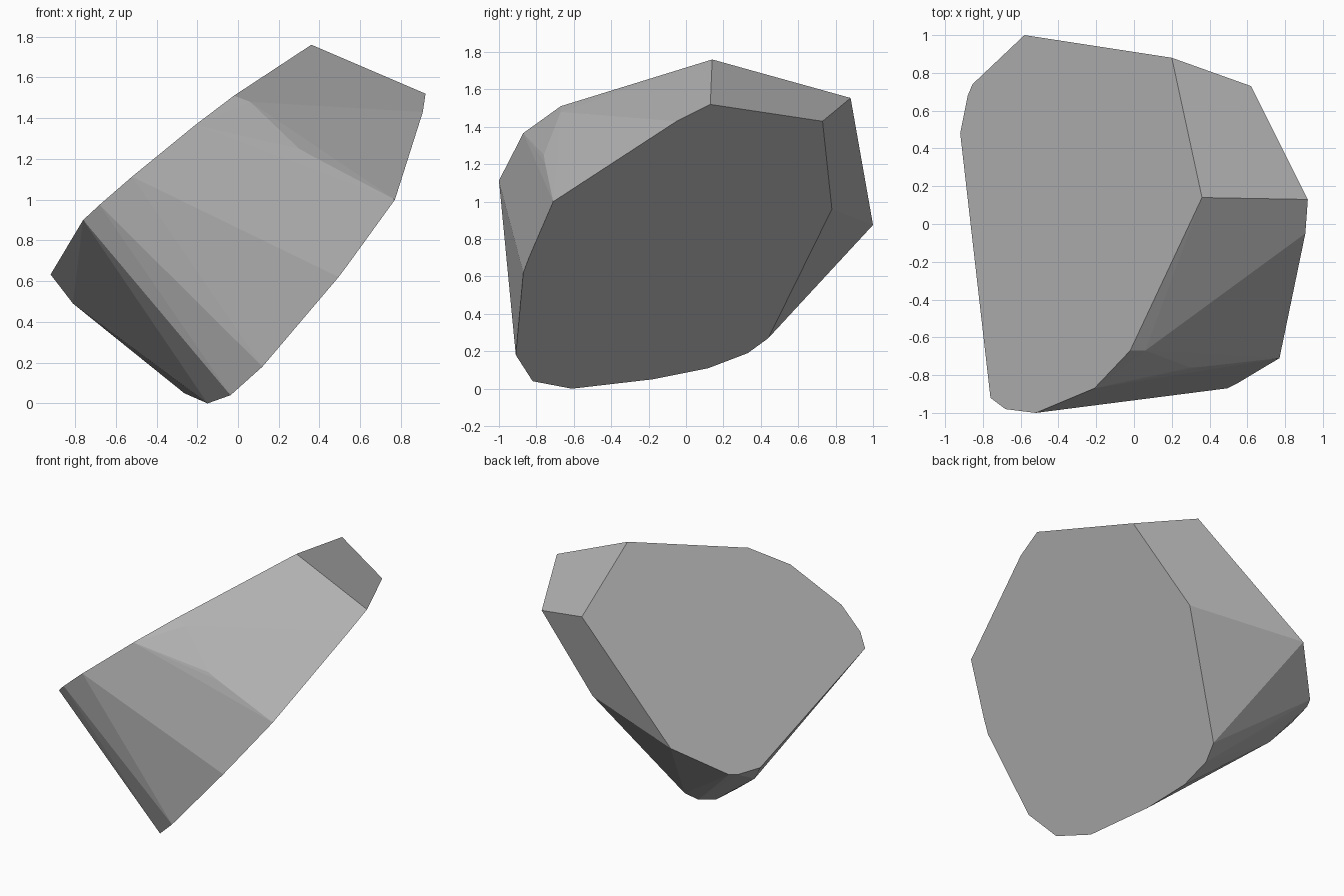
import bpy, bmesh, math

if "Cube" in bpy.data.objects:
    bpy.data.objects.remove(bpy.data.objects["Cube"])

# Upper flat face of the slab: outline in (x, y), lying on one plane
upper = [(-0.58, 1.0), (0.20, 0.88), (0.36, 0.14), (-0.02, -0.67), (-0.21, -0.87),
         (-0.52, -1.0), (-0.68, -0.98), (-0.76, -0.92), (-0.92, 0.48),
         (-0.88, 0.68), (-0.855, 0.74)]
points = [(x, y, 0.856 * x - 0.093 * y + 1.465) for x, y in upper]

# Lower flat face of the slab: outline in (y, z), lying on a second plane
lower = [(0.13, 1.52), (0.73, 1.43), (0.78, 0.96), (0.44, 0.27), (0.33, 0.19),
         (0.12, 0.11), (-0.18, 0.05), (-0.61, 0.0), (-0.82, 0.04), (-0.91, 0.18),
         (-0.87, 0.62), (-0.84, 0.70), (-0.71, 1.0), (-0.05, 1.43)]
points += [(0.883 * z - 0.368 * y - 0.374, y, z) for y, z in lower]

# Chipped corners on the rim between both faces
points += [(-0.81, 0.39, 0.49), (0.30, -0.76, 1.25), (0.37, -0.755, 1.21), (0.06, -0.67, 1.48)]

# Faceted stone: convex hull with the flat faces merged
bm = bmesh.new()
for p in points:
    bm.verts.new(p)
hull = bmesh.ops.convex_hull(bm, input=bm.verts[:])
loose = [v for v in bm.verts if not v.link_faces]
bmesh.ops.delete(bm, geom=loose, context='VERTS')
bmesh.ops.dissolve_limit(bm, angle_limit=math.radians(2), verts=bm.verts[:], edges=bm.edges[:])
bmesh.ops.recalc_face_normals(bm, faces=bm.faces[:])

mesh = bpy.data.meshes.new("rock")
bm.to_mesh(mesh)
bm.free()
rock = bpy.data.objects.new("rock", mesh)
bpy.context.collection.objects.link(rock)

# Stone colour
stone = bpy.data.materials.new("stone_grey")
stone.diffuse_color = (0.45, 0.45, 0.45, 1)
stone.use_nodes = True
stone.node_tree.nodes["Principled BSDF"].inputs["Base Color"].default_value = stone.diffuse_color
mesh.materials.append(stone)
